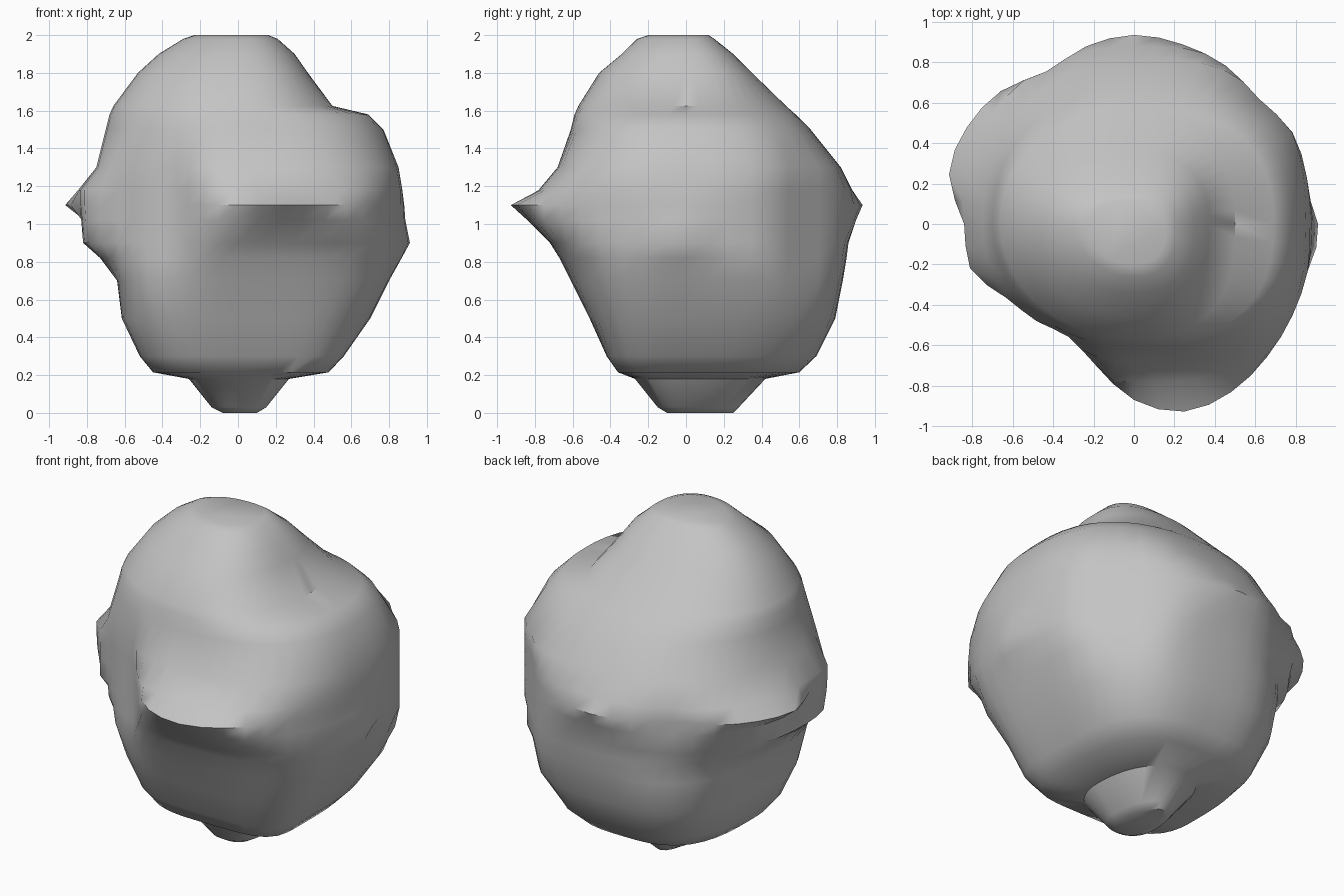
import bpy, bmesh, math

if "Cube" in bpy.data.objects:
    bpy.data.objects.remove(bpy.data.objects["Cube"])

SEG = 48
RIDGE = 1.1

# Plan outline at the widest ridge: radius every 15 degrees, starting at +x
PLAN = [.88, .885, .905, .875, .905, .92, .935, .91, .87, .93, .955, .947,
        .84, .84, .73, .68, .645, .725, .87, .96, .96, .93, .905, .89]

# Height, then left, right, front and back reach of each contour
LEVELS = [
    (0.00, .08, .10, .10, .25), (0.03, .14, .15, .15, .28),
    (0.18, .26, .27, .27, .42), (0.215, .45, .48, .36, .60),
    (0.30, .52, .56, .42, .69), (0.50, .615, .70, .51, .79),
    (0.70, .64, .80, .61, .83), (0.82, .73, .85, .67, .85),
    (0.90, .82, .89, .72, .86), (1.02, .83, .88, .84, .90),
    (1.10, .92, .88, .93, .935), (1.18, .85, .87, .78, .88),
    (1.30, .75, .85, .68, .82), (1.50, .70, .77, .61, .66),
    (1.58, .68, .69, .59, .58), (1.625, .66, .50, .57, .53),
    (1.80, .53, .37, .46, .35), (1.90, .42, .30, .34, .25),
    (1.98, .29, .21, .26, .15), (2.00, .23, .16, .20, .12)]

# Boxiness of the corners (back right, back left, front left, front right) up to a height
CORNERS = [(.20, (2.2, 2.2, 2.2, 2.2)), (.40, (3.2, 3, 3, 5)), (.75, (3.1, 2.8, 2.7, 3.4)),
           (1.2, (2.9, 2.2, 2.1, 3)), (1.35, (2.7, 2.0, 2.0, 3)), (9, (2.5, 2.2, 2.0, 2.5))]


def plan_radius(a):
    """Smooth periodic interpolation of the plan outline."""
    t = (a / math.tau * len(PLAN)) % len(PLAN)
    i, f = int(t), t % 1
    p = [PLAN[(i + k) % len(PLAN)] for k in (-1, 0, 1, 2)]
    return p[1] + .5 * f * (p[2] - p[0] + f * (2 * p[0] - 5 * p[1] + 4 * p[2] - p[3]
                            + f * (3 * (p[1] - p[2]) + p[3] - p[0])))


def contour(z, left, right, front, back):
    """Rounded box contour, trimmed by the plan outline; the ridge follows it fully."""
    corners = next(n for top, n in CORNERS if z < top)
    pts = []
    for i in range(SEG):
        a = math.tau * i / SEG
        c, s = math.cos(a), math.sin(a)
        n = corners[i * 4 // SEG]
        rx, ry = (right if c > 0 else left), (back if s > 0 else front)
        box = (abs(c / rx) ** n + abs(s / ry) ** n) ** (-1 / n)
        limit = plan_radius(a)
        r = limit if z == RIDGE else min(box, limit)
        pts.append((r * c, r * s, z))
    return pts


# Boulder body
bm = bmesh.new()
rings = [[bm.verts.new(p) for p in contour(*lv)] for lv in LEVELS]
for lo, hi in zip(rings, rings[1:]):
    for i in range(SEG):
        j = (i + 1) % SEG
        bm.faces.new((lo[i], lo[j], hi[j], hi[i]))
bm.faces.new(rings[0][::-1])
bm.faces.new(rings[-1])

# Pointed chip on the right side
for v in bm.verts:
    if v.co.x > .5:
        d = math.hypot(v.co.y + .05, v.co.z - .9)
        v.co.x += .045 * max(0, 1 - d / .15)

mesh = bpy.data.meshes.new("boulder")
bm.to_mesh(mesh)
bm.free()
boulder = bpy.data.objects.new("boulder", mesh)
bpy.context.collection.objects.link(boulder)

# Plain stone colour
stone = bpy.data.materials.new("grey stone")
stone.diffuse_color = (.55, .55, .55, 1)
stone.use_nodes = True
stone.node_tree.nodes["Principled BSDF"].inputs["Base Color"].default_value = stone.diffuse_color
mesh.materials.append(stone)

bpy.context.view_layer.objects.active = boulder
boulder.select_set(True)
bpy.ops.object.shade_smooth_by_angle(angle=math.radians(40))
